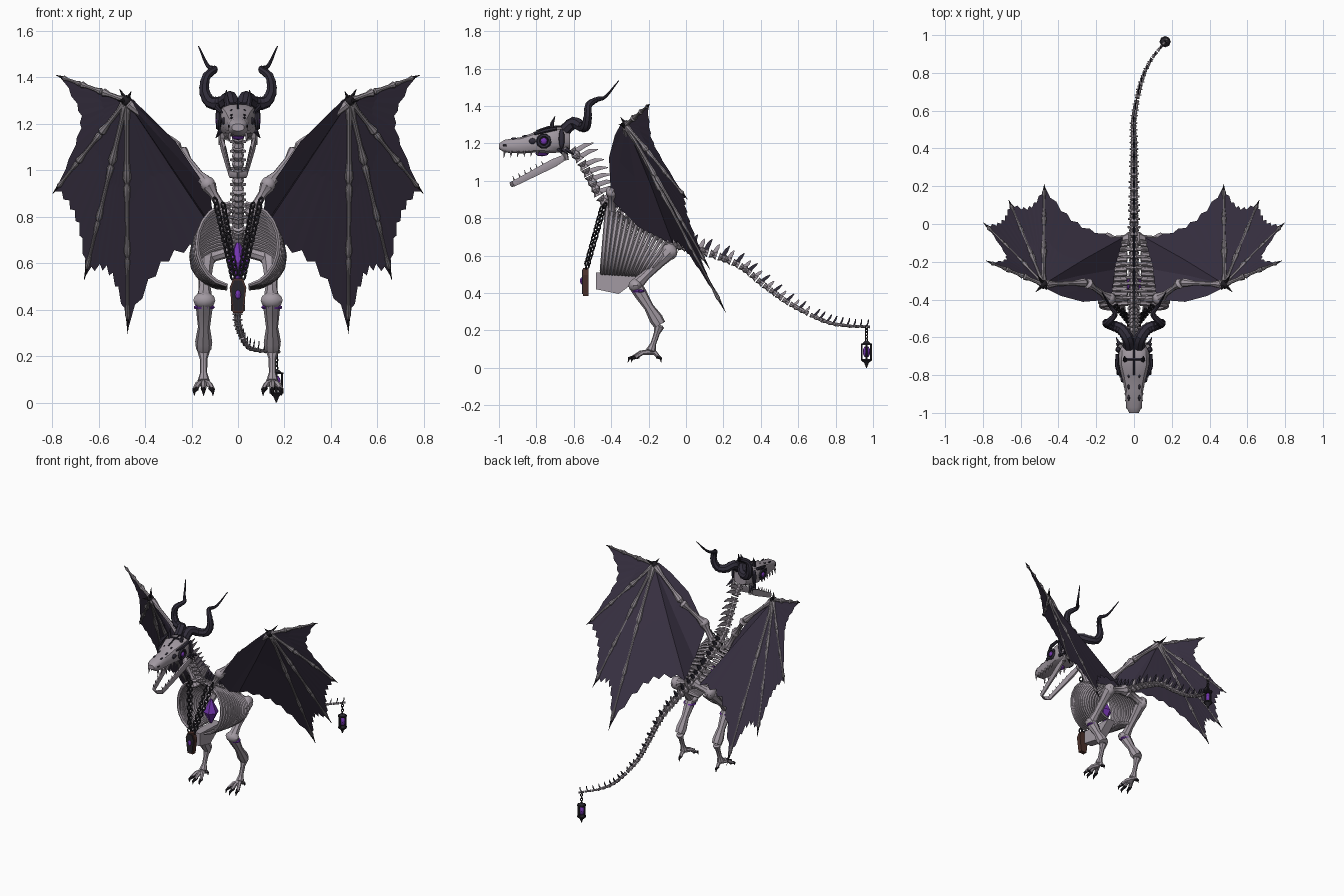
import bpy, bmesh, math
from mathutils import Vector as V, Matrix

cube = bpy.data.objects.get("Cube")
if cube:
    bpy.data.objects.remove(cube, do_unlink=True)

COLOURS = {
    "pale_bone": (0.36, 0.32, 0.36), "grey_bone": (0.27, 0.245, 0.27),
    "dark_horn": (0.03, 0.026, 0.042), "wing_skin": (0.043, 0.033, 0.059),
    "black_claw": (0.014, 0.012, 0.016), "purple_glow": (0.17, 0.035, 0.42),
    "brown_wood": (0.07, 0.03, 0.024), "black_iron": (0.02, 0.018, 0.024),
}
MATS = {}
for label, rgb in COLOURS.items():
    m = bpy.data.materials.new(label)
    m.use_nodes = True
    m.diffuse_color = (*rgb, 1)
    m.node_tree.nodes["Principled BSDF"].inputs["Base Color"].default_value = (*rgb, 1)
    MATS[label] = m

X, Y, Z = V((1, 0, 0)), V((0, 1, 0)), V((0, 0, 1))


class Part:
    """Collects solids in one mesh, then becomes an object."""
    def __init__(self, name, mirror=False):
        self.name, self.mirror, self.slots = name, mirror, []
        self.bm = bmesh.new()

    def paint(self, faces, mat):
        if mat not in self.slots:
            self.slots.append(mat)
        for f in faces:
            f.material_index = self.slots.index(mat)

    def skin(self, rings, mat):
        loops = [[self.bm.verts.new(p) for p in r] for r in rings]
        faces = [self.bm.faces.new((a[i], a[i - 1], b[i - 1], b[i]))
                 for a, b in zip(loops, loops[1:]) for i in range(len(a))]
        faces += [self.bm.faces.new(loops[0]), self.bm.faces.new(loops[-1])]
        self.paint(faces, mat)

    def tube(self, pts, radii, mat, sides=8, ref=None, squash=1):
        pts, rings, u = [V(p) for p in pts], [], ref
        for i, p in enumerate(pts):
            t = (pts[min(i + 1, len(pts) - 1)] - pts[max(i - 1, 0)]).normalized()
            u = u or t.orthogonal()
            u = (u - t * u.dot(t)).normalized()
            w = t.cross(u)
            angles = [math.tau * k / sides for k in range(sides)]
            rings.append([p + (u * math.cos(a) * squash + w * math.sin(a)) * radii[i] for a in angles])
        self.skin(rings, mat)

    def bone(self, a, b, r, mat="pale_bone", knob=1.4):
        a, b = V(a), V(b)
        steps = [(0, .8), (.06, knob), (.14, knob * .9), (.3, .85), (.7, .8), (.86, knob * .85), (.94, knob), (1, .8)]
        self.tube([a.lerp(b, f) for f, s in steps], [r * s for f, s in steps], mat)

    def ball(self, c, size, mat):
        mtx = Matrix.Translation(c) @ Matrix.Diagonal((*size, 1))
        made = bmesh.ops.create_uvsphere(self.bm, u_segments=10, v_segments=6, radius=1, matrix=mtx)
        self.paint({f for v in made["verts"] for f in v.link_faces}, mat)

    def ring(self, c, u, w, thick, mat):
        loop = [V(c) + u * math.cos(k * math.tau / 10) + w * math.sin(k * math.tau / 10) for k in range(11)]
        self.tube(loop, [thick] * 11, mat, 5)

    def chain(self, a, b, count, mat="black_iron"):
        a, b = V(a), V(b)
        d = (b - a) / count
        side = d.orthogonal().normalized() * d.length * .45
        for i in range(count):
            s = side if i % 2 else d.normalized().cross(side)
            self.ring(a + d * (i + .5), d * .62, s, d.length * .2, mat)

    def finish(self, smooth=True):
        bmesh.ops.recalc_face_normals(self.bm, faces=self.bm.faces)
        mesh = bpy.data.meshes.new(self.name)
        self.bm.to_mesh(mesh)
        self.bm.free()
        for s in self.slots:
            mesh.materials.append(MATS[s])
        ob = bpy.data.objects.new(self.name, mesh)
        bpy.context.collection.objects.link(ob)
        if smooth:
            for o in bpy.context.selected_objects:
                o.select_set(False)
            ob.select_set(True)
            bpy.context.view_layer.objects.active = ob
            bpy.ops.object.shade_smooth_by_angle(angle=math.radians(35))
        if self.mirror:
            ob.modifiers.new("Mirror", "MIRROR").use_mirror_merge = False


def smooth_path(pts, per=12):
    pts = [V(p) for p in pts]
    pts, out = [pts[0] * 2 - pts[1]] + pts + [pts[-1] * 2 - pts[-2]], []
    for a, b, c, d in zip(pts, pts[1:], pts[2:], pts[3:]):
        for k in range(per):
            t = k / per
            out.append((b * 2 + (c - a) * t + (a * 2 - b * 5 + c * 4 - d) * t * t
                        + (b * 3 - a - c * 3 + d) * t ** 3) / 2)
    return out + [pts[-2]]


# Spine: evenly spaced vertebrae from skull to tail end
path = smooth_path([(0, -.63, 1.19), (0, -.56, 1.1), (0, -.5, .99), (0, -.44, .89), (0, -.3, .79), (0, -.08, .67),
                    (0, .1, .62), (0, .28, .55), (0, .42, .44), (0, .56, .34), (.035, .74, .25), (.085, .86, .225), (.165, .965, .22)])
spine, step, travelled, number = Part("spine"), .042, 0, 0
for a, b in zip(path, path[1:]):
    travelled += (b - a).length
    if travelled < step:
        continue
    travelled -= step
    number += 1
    t = (b - a).normalized()
    up = X.cross(t).normalized()
    tail = max(0, min(1, (b.y + .05) / 1.0))
    on_tail, on_neck = b.y > -.03, b.y < -.42
    r = .027 - .019 * tail
    spine.tube([b - t * step * .45, b, b + t * step * .45], [r, r * .65, r], "pale_bone")
    dark = not on_neck and (number % 2 or not on_tail or b.y > .65)
    length = .085 if on_neck else .045 - .027 * tail + (.012 if dark and on_tail else 0)
    spine.tube([b, b + up * (r + length * .5) + t * .01, b + up * (r + length) + t * length * .35],
               [r * .6, r * .5, .003], "dark_horn" if dark else "pale_bone", 6, X, .5)
    wide = X * (r * 1.2 + (.04 if -.4 < b.y < -.05 else .002))
    spine.tube([b - wide, b, b + wide], [r * .2, r * .45, r * .2], "pale_bone", 6)
spine.finish()

# Rib cage closed under the chest, breast keel and glowing core
ribs = Part("ribs", mirror=True)
for i in range(14):
    f = i / 13
    top, low = V((0, -.42, .86)).lerp(V((0, -.08, .66)), f), V((0, -.45, .5)).lerp(V((0, -.22, .49)), f)
    width = .14 + .06 * math.sin(math.pi * (.2 + .6 * f))
    arc = [math.radians(8 + 16 * k) for k in range(11)]
    ribs.tube([top.lerp(low, (1 - math.cos(a)) / 2) + X * width * math.sin(a) ** .85 for a in arc],
              [.0105] * 10 + [.008], "pale_bone", 6, Y, 1.25)
ribs.finish()

keel = Part("breast_keel")
outline = [(-.48, .51), (-.48, .42), (-.36, .395), (-.3, .44), (-.23, .5)]
keel.skin([[V((x, y, z)) for y, z in outline] for x in (-.03, .03)], "pale_bone")
keel.finish(False)

core = Part("glowing_core")
core.tube([(0, -.31, .52), (0, -.31, .6), (0, -.31, .69)], [.008, .05, .008], "purple_glow", 6)
core.finish(False)

# Skull lofted from snout to nape
skull = Part("skull")
sections = [(-1, .026, 1.17, 1.2), (-.97, .042, 1.15, 1.22), (-.88, .05, 1.145, 1.235), (-.8, .068, 1.15, 1.265),
            (-.74, .086, 1.145, 1.285), (-.67, .08, 1.15, 1.29), (-.62, .05, 1.17, 1.26)]
rings = []
for y, w, lo, hi in sections:
    angles = [math.tau * (k + .5) / 12 for k in range(12)]
    soft = lambda s: math.copysign(abs(s) ** .7, s)
    rings.append([V((w * soft(math.cos(a)), y, (lo + hi) / 2 + (hi - lo) / 2 * soft(math.sin(a)))) for a in angles])
skull.skin(rings, "pale_bone")
skull.ball((0, -.77, 1.145), (.028, .035, .014), "purple_glow")
skull.tube([(0, -.8, 1.266), (0, -.74, 1.287), (0, -.67, 1.292), (0, -.62, 1.262)], [.005] * 4, "dark_horn", 6)
skull.tube([(-.05, -.715, 1.283), (0, -.715, 1.29), (.05, -.715, 1.283)], [.007] * 3, "dark_horn", 6)
skull.finish()

face = Part("face_details", mirror=True)
face.ring((.084, -.76, 1.212), Y * .032, Z * .032, .01, "dark_horn")
face.ball((.078, -.76, 1.212), (.012, .03, .03), "black_claw")
face.ball((.086, -.76, 1.212), (.012, .018, .018), "purple_glow")
face.ball((.084, -.665, 1.225), (.014, .016, .055), "dark_horn")
face.tube([(.07, -.81, 1.25), (.09, -.75, 1.268), (.088, -.69, 1.28)], [.006, .012, .01], "dark_horn", 6)
face.ball((.06, -.82, 1.212), (.012, .02, .016), "dark_horn")
face.ball((.036, -.965, 1.19), (.008, .014, .01), "black_claw")
for y, z in ((-.92, 1.226), (-.86, 1.238), (-.8, 1.258)):
    face.ball((.028, y, z), (.006, .016, .006), "dark_horn")
face.tube([(.045, -.72, 1.27), (.05, -.715, 1.31), (.05, -.7, 1.345)], [.014, .01, .002], "dark_horn", 6)
for k in range(6):
    y, x = -.97 + .036 * k, .036 + .004 * k
    face.tube([(x, y, 1.16), (x, y - .004, 1.122 + .002 * k)], [.008, .001], "pale_bone", 5)
for k in range(3):
    face.tube([(.075, -.68 + .02 * k, 1.17), (.095, -.66 + .03 * k, 1.14)], [.012, .002], "dark_horn", 5)
face.finish()

# Open lower jaw with teeth
jaw = Part("lower_jaw", mirror=True)
back, tip = V((.072, -.64, 1.13)), V((.034, -.92, .985))
jaw.tube([back, back.lerp(tip, .25), back.lerp(tip, .8), tip, (.001, -.935, .98)],
         [.016, .026, .02, .018, .015], "pale_bone", 6, X, .5)
jaw.tube([(.07, -.64, 1.11), (.072, -.65, 1.18)], [.014, .014], "grey_bone", 6)
for k in range(6):
    p = back.lerp(tip, .42 + .11 * k)
    jaw.tube([p, p + V((0, -.015, .036))], [.008, .001], "pale_bone", 5)
jaw.finish()

# Curled horns with needle tips
horn = Part("horns", mirror=True)
curl = smooth_path([(.025, -.65, 1.27), (.035, -.6, 1.31), (.07, -.555, 1.29), (.12, -.535, 1.295), (.145, -.525, 1.345),
                    (.135, -.52, 1.405), (.1, -.475, 1.435), (.13, -.43, 1.45), (.17, -.36, 1.535)], 5)
horn.tube(curl, [(.03 * (1 - (k / len(curl)) ** 1.7) + .001) * (1 + .1 * (k % 2)) for k in range(len(curl))], "dark_horn")
horn.finish()

# Wing arms, fingers and claws
wrist = V((.48, -.32, 1.3))
tips = [V((.77, -.2, 1.405)), V((.79, 0, .91)), V((.66, .12, .54)), V((.475, .205, .31))]
arm = Part("wing_bones", mirror=True)
shoulder, elbow = (.13, -.395, .94), (.25, -.31, 1.09)
arm.bone((.05, -.4, .8), shoulder, .024)
arm.bone(shoulder, elbow, .018, knob=1.6)
arm.bone(elbow, wrist, .015, knob=1.6)
arm.ball(shoulder, (.034, .034, .034), "pale_bone")
arm.ball(wrist, (.024, .024, .024), "black_claw")
for spike in ((-.02, -.03, .04), (.03, .05, .05), (.04, -.04, 0)):
    arm.tube([wrist, wrist + V(spike)], [.014, .001], "black_claw", 6)
for tip in tips:
    joints = [wrist.lerp(tip, f) for f in (0, .36, .68, .95)]
    for k in range(3):
        arm.bone(joints[k], joints[k + 1], .0125 - .0025 * k, "grey_bone", 1.5)
    arm.tube([joints[3], tip + (tip - wrist).normalized() * .015], [.007, .001], "black_claw", 6)
arm.finish()

# Ragged wing membrane fanned out from the wrist
wing = Part("wing_membrane", mirror=True)
root = V((.055, -.07, .66))
edge, count = [], 12
for a, b, depth in zip(tips, tips[1:] + [root], (.33, .1, .14, .15)):
    for k in range(count):
        pull = depth * math.sin(math.pi * k / count) ** .8 + (.035 if k % 2 else 0)
        edge.append(a.lerp(b, k / count).lerp(wrist, pull))
edge += [root, V((.1, -.24, .74)), V((.12, -.4, .9)), V((.27, -.412, 1.125)), V((.39, -.38, 1.245)), wrist + V((-.02, -.025, .01))]
hub = wing.bm.verts.new(wrist)
inner = [wing.bm.verts.new(wrist.lerp(p, .5) + V((0, .006, 0))) for p in edge]
outer = [wing.bm.verts.new(p) for p in edge]
cloth = []
for k in range(len(edge) - 1):
    cloth.append(wing.bm.faces.new((hub, inner[k], inner[k + 1])))
    cloth.append(wing.bm.faces.new((inner[k], outer[k], outer[k + 1], inner[k + 1])))
wing.paint(cloth, "wing_skin")
wing.finish(False)

# Hips, legs and clawed feet
leg = Part("legs", mirror=True)
hip, knee, ankle, foot = V((.14, -.09, .62)), V((.145, -.27, .44)), V((.148, -.14, .23)), V((.148, -.19, .085))
leg.bone((.01, -.08, .66), hip, .03)
leg.ball(hip, (.035, .045, .045), "pale_bone")
leg.tube([hip, hip.lerp(knee, .3), hip.lerp(knee, .7), knee], [.042, .032, .026, .036], "pale_bone")
leg.ball(knee, (.05, .038, .036), "pale_bone")
leg.ring(knee.lerp(ankle, .14), X * .038, Y * .03, .008, "purple_glow")
leg.tube([knee, knee.lerp(ankle, .2), knee.lerp(ankle, .55), knee.lerp(ankle, .85), ankle],
         [.036, .035, .026, .037, .033], "pale_bone")
leg.bone(ankle, foot, .019)
for dx, dy in ((-.04, -.09), (0, -.105), (.04, -.09), (0, .05)):
    mid = foot + V((dx * .6, dy * .5, -.005))
    end = foot + V((dx, dy * .9, -.03))
    leg.tube([foot, mid, end], [.016, .013, .01], "pale_bone", 6)
    leg.tube([end - V((dx, dy, 0)) * .2 + Z * .007, end + V((0, dy * .2, -.005)), end + V((0, dy * .25, -.026))],
             [.013, .008, .001], "black_claw", 6)
leg.finish()

# Neck chains and hanging wooden plaque with a dark front plate
necklace = Part("neck_chains", mirror=True)
necklace.chain((.1, -.43, .88), (.02, -.53, .53), 15)
necklace.chain((.065, -.45, .86), (.008, -.535, .55), 14)
necklace.finish()
plaque = Part("plaque")
half = [(.02, .535), (.036, .495), (.022, .385)]
shape = half + [(-x, z) for x, z in reversed(half)]
plaque.skin([[V((x, y, z)) for x, z in shape] for y in (-.55, -.52)], "brown_wood")
plaque.skin([[V((x * .82, y, .465 + (z - .465) * .88)) for x, z in shape] for y in (-.555, -.549)], "black_iron")
plaque.ball((0, -.555, .465), (.013, .012, .02), "purple_glow")
plaque.finish(False)

# Lantern hung from the tail
lantern = Part("tail_lantern")
base = V((.165, .965, 0))
lantern.chain(base + Z * .225, base + Z * .14, 5)
for heights, radii in (((.0, .025, .04), (.002, .012, .028)), ((.04, .048), (.03, .03)),
                       ((.122, .13), (.03, .03)), ((.13, .145), (.024, .006))):
    lantern.tube([base + Z * h for h in heights], radii, "black_iron", 8)
for k in range(4):
    out = V((math.cos(k * math.pi / 2), math.sin(k * math.pi / 2), 0)) * .025
    lantern.tube([base + out + Z * .04, base + out + Z * .13], [.005, .005], "black_iron", 5)
lantern.ball(base + Z * .086, (.02, .02, .032), "purple_glow")
lantern.finish()
